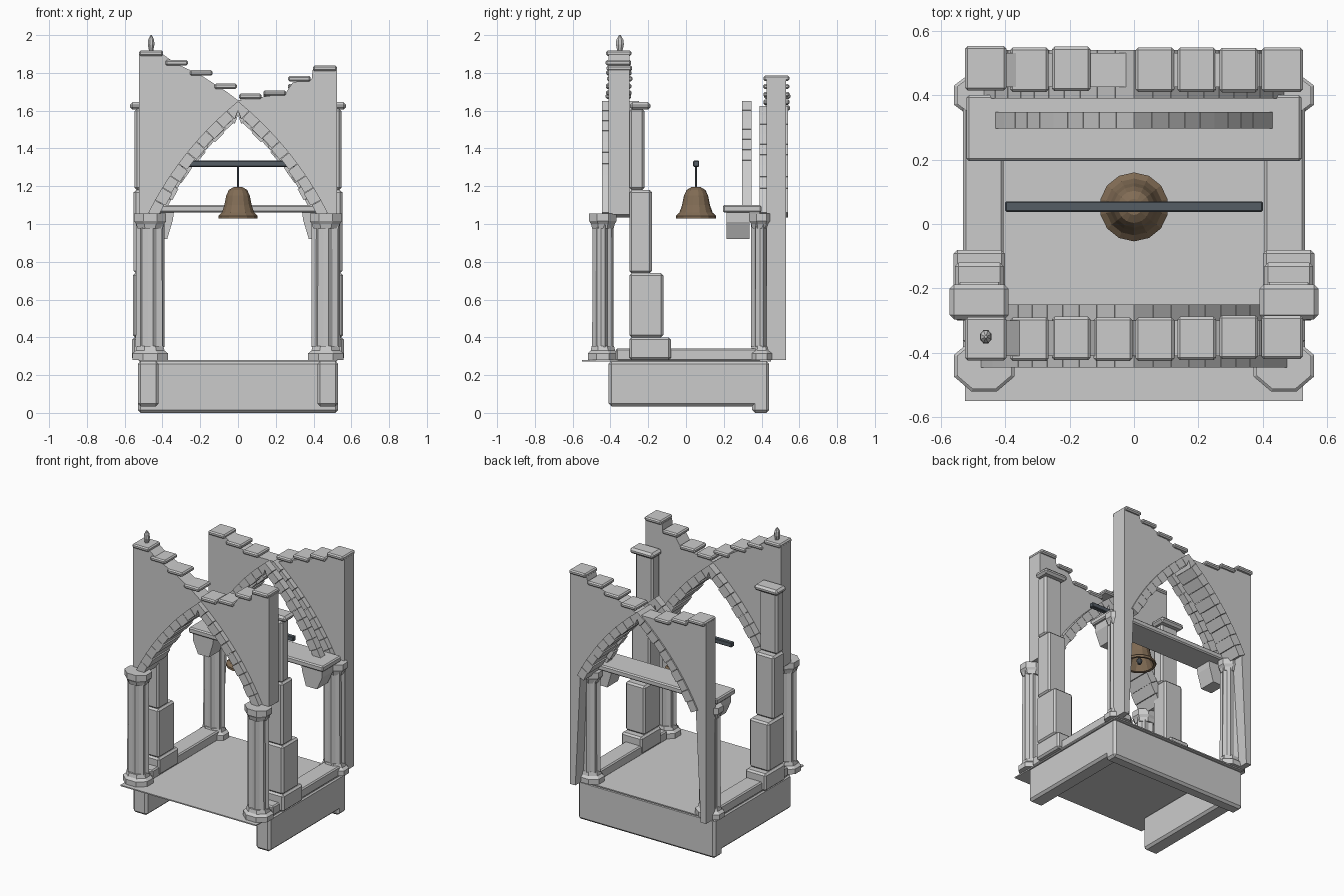
import bpy, bmesh, math, random
from mathutils import Vector

if "Cube" in bpy.data.objects:
    bpy.data.objects.remove(bpy.data.objects["Cube"])
random.seed(4)


def finish(name, bm, color=None, bevel=0):
    bmesh.ops.recalc_face_normals(bm, faces=bm.faces[:])
    me = bpy.data.meshes.new(name)
    bm.to_mesh(me)
    bm.free()
    ob = bpy.data.objects.new(name, me)
    bpy.context.collection.objects.link(ob)
    if color:
        mat = bpy.data.materials.new(name)
        mat.diffuse_color = (*color, 1)
        mat.use_nodes = True
        mat.node_tree.nodes["Principled BSDF"].inputs["Base Color"].default_value = mat.diffuse_color
        me.materials.append(mat)
    if bevel:
        m = ob.modifiers.new("bevel", "BEVEL")
        m.width = bevel
        m.segments = 1
    return ob


def box(name, x, y, z, bevel=0, color=None):
    bm = bmesh.new()
    bmesh.ops.create_cube(bm, size=1)
    for v in bm.verts:
        for i, (lo, hi) in enumerate((x, y, z)):
            v.co[i] = lo if v.co[i] < 0 else hi
    return finish(name, bm, color, bevel)


def add_prism(bm, pts, y0, y1):
    # extrude an xz outline along y
    a = [bm.verts.new((x, y0, z)) for x, z in pts]
    b = [bm.verts.new((x, y1, z)) for x, z in pts]
    n = len(pts)
    bm.faces.new(a)
    bm.faces.new(b[::-1])
    for i in range(n):
        bm.faces.new((a[i], b[i], b[(i + 1) % n], a[(i + 1) % n]))


def lathe(name, prof, cx, cy, n, rx=1, ry=1, color=None, flute=1):
    # rings of n sides; flute < 1 pulls in every other point
    bm = bmesh.new()
    rings = []
    for r, z in prof:
        ring = []
        for i in range(n):
            a = 2 * math.pi * (i + 0.5) / n
            k = r * (flute if i % 2 else 1)
            ring.append(bm.verts.new((cx + rx * k * math.cos(a), cy + ry * k * math.sin(a), z)))
        rings.append(ring)
    for p, q in zip(rings, rings[1:]):
        for i in range(n):
            bm.faces.new((p[i], p[(i + 1) % n], q[(i + 1) % n], q[i]))
    bm.faces.new(rings[0])
    bm.faces.new(rings[-1])
    return finish(name, bm, color)


def arch_pt(t, depth, a, z0, z1, sag=0.04):
    # pointed-arch half curve, t=0 at springing, t=1 at apex
    d = Vector((-a, z1 - z0))
    n = Vector((d.y, -d.x)).normalized() * -1
    if n.x < 0:
        n = -n
    p = Vector((a, z0)) + d * t + n * 4 * sag * t * (1 - t)
    tan = d + n * 4 * sag * (1 - 2 * t)
    nn = Vector((tan.y, -tan.x)).normalized()
    p = p - nn * depth
    return (max(p.x, 0.0), p.y)


def arch_ring(name, y0, y1, a, z0, z1, n=10):
    bm = bmesh.new()
    for s in (1, -1):
        for i in range(n):
            t0, t1 = i / n, (i + 0.97) / n if i < n - 1 else 1
            dep = 0.055 + 0.007 * (i % 2)
            q = [arch_pt(t0, 0, a, z0, z1), arch_pt(t1, 0, a, z0, z1),
                 arch_pt(t1, dep, a, z0, z1), arch_pt(t0, dep, a, z0, z1)]
            add_prism(bm, [(s * x, z) for x, z in q], y0, y1)
    finish(name, bm)


def wall(name, y0, y1, top, feet, a, z0, z1):
    half = [arch_pt(i / 10, 0.02, a, z0, z1) for i in range(10)]
    apex = (0, z1 - 0.03)
    low = [(-x, z) for x, z in feet] + [(-x, z) for x, z in half] + [apex]
    low += half[::-1] + feet[::-1]
    bm = bmesh.new()
    add_prism(bm, low + top[::-1], y0, y1)
    finish(name, bm)


# base: open frame with thin floor
for s, side in ((-1, "left"), (1, "right")):
    box(side + "_base_beam", sorted((s * 0.42, s * 0.53)), (-0.41, 0.44), (0.035, 0.275), 0.015)
    box(side + "_curb", sorted((s * 0.405, s * 0.53)), (-0.37, 0.40), (0.275, 0.342), 0.008)
box("back_base_beam", (-0.53, 0.53), (0.35, 0.44), (0, 0.274), 0.015)
box("floor", (-0.525, 0.525), (-0.55, 0.45), (0.272, 0.28))

# clustered columns with base and capital
for s, side in ((-1, "left"), (1, "right")):
    for tag, cy, ry in (("front", -0.44, 0.85), ("back", 0.4, 0.75)):
        nm = f"{tag}_{side}_column_"
        cx = s * 0.465
        lathe(nm + "base", [(0.102, 0.28), (0.102, 0.315), (0.082, 0.33), (0.075, 0.355)],
              cx, cy, 8, 1, ry)
        lathe(nm + "shaft", [(0.078, 0.35), (0.076, 1.01)], cx, cy, 16, 1, 0.74, None, 0.8)
        lathe(nm + "capital", [(0.072, 0.975), (0.08, 1.0), (0.092, 1.015), (0.092, 1.055)],
              cx, cy, 8, 1, ry)

# stepped side buttresses
steps = [(-0.08, 0.28, 0.40), (-0.12, 0.40, 0.74), (-0.18, 0.74, 1.18), (-0.22, 1.18, 1.61)]
for s, side in ((-1, "left"), (1, "right")):
    for i, (y1, z0, z1) in enumerate(steps):
        k = 0.56 - 0.004 * i
        box(f"{side}_buttress_{i}", sorted((s * (0.40 + 0.004 * i), s * k)), (-0.30, y1), (z0, z1), 0.012)
    box(side + "_buttress_cap", sorted((s * 0.39, s * 0.572)), (-0.297, -0.187), (1.605, 1.645), 0.014)

# front wall, broken top
F = (0.475, 1.06, 1.65)
wall("front_wall", -0.41, -0.30,
     [(-0.525, 1.9), (-0.4, 1.9), (-0.33, 1.85), (-0.2, 1.79), (-0.06, 1.70), (0, 1.655),
      (0.12, 1.672), (0.25, 1.69), (0.29, 1.75), (0.39, 1.765), (0.395, 1.815), (0.525, 1.815)],
     [(0.525, 1.05)], *F)
arch_ring("front_arch", -0.445, -0.25, *F)

# back wall, runs down to the floor as narrow piers
B = (0.465, 1.06, 1.625)
wall("back_wall", 0.425, 0.53,
     [(-0.525, 1.675), (-0.4, 1.675), (-0.33, 1.64), (-0.2, 1.61), (-0.13, 1.605), (0, 1.605),
      (0.06, 1.63), (0.2, 1.68), (0.33, 1.72), (0.39, 1.73), (0.4, 1.765), (0.525, 1.765)],
     [(0.525, 0.28), (0.485, 0.28)], *B)
arch_ring("back_arch", 0.39, 0.54, *B)
arch_ring("inner_arch", 0.297, 0.347, 0.435, 1.09, 1.65)

# coping stones
xs = [-0.46, -0.325, -0.195, -0.065, 0.065, 0.195, 0.325, 0.46]
front_z = [1.918, 1.868, 1.814, 1.743, 1.69, 1.708, 1.783, 1.838]
back_z = [1.69, 1.658, 1.628, None, 1.66, 1.70, 1.742, 1.785]
for tag, y, zs in (("front", (-0.422, -0.287), front_z), ("back", (0.412, 0.55), back_z)):
    for i, (x, z) in enumerate(zip(xs, zs)):
        if z:
            w = 0.064 if abs(x) > 0.4 else 0.06
            j = random.uniform(-0.004, 0.004)
            box(f"{tag}_coping_{i}", (x - w, x + w), (y[0] + j, y[1] + j), (z - 0.028, z), 0.008)

# finial
lathe("finial", [(0.012, 1.915), (0.019, 1.95), (0.017, 1.975), (0.004, 2.0)], -0.46, -0.35, 8, 1, 1.2)

# rear shelf and brackets
box("rear_shelf", (-0.52, 0.52), (0.195, 0.40), (1.06, 1.10), 0.008)
for s, side in ((-1, "left"), (1, "right")):
    bm = bmesh.new()
    add_prism(bm, [(s * 0.34, 1.06), (s * 0.5, 1.06), (s * 0.5, 1.01), (s * 0.46, 0.92),
                   (s * 0.375, 0.92), (s * 0.345, 1.02)], 0.215, 0.335)
    finish(side + "_bracket", bm)

# bell, hanger rod and beam
bronze, iron = (0.22, 0.15, 0.09), (0.09, 0.11, 0.13)
box("bell_beam", (-0.4, 0.4), (0.038, 0.07), (1.303, 1.335), 0.004, iron)
lathe("bell_rod", [(0.006, 1.18), (0.006, 1.31)], 0, 0.053, 6, color=iron)
lathe("bell", [(0.03, 1.15), (0.055, 1.12), (0.09, 1.03), (0.107, 1.028), (0.107, 1.043),
               (0.088, 1.06), (0.074, 1.10), (0.064, 1.15), (0.05, 1.18), (0.025, 1.195)],
      0, 0.053, 14, color=bronze)
lathe("clapper", [(0.006, 1.15), (0.006, 1.08), (0.02, 1.06), (0.012, 1.035)], 0, 0.053, 8, color=iron)
